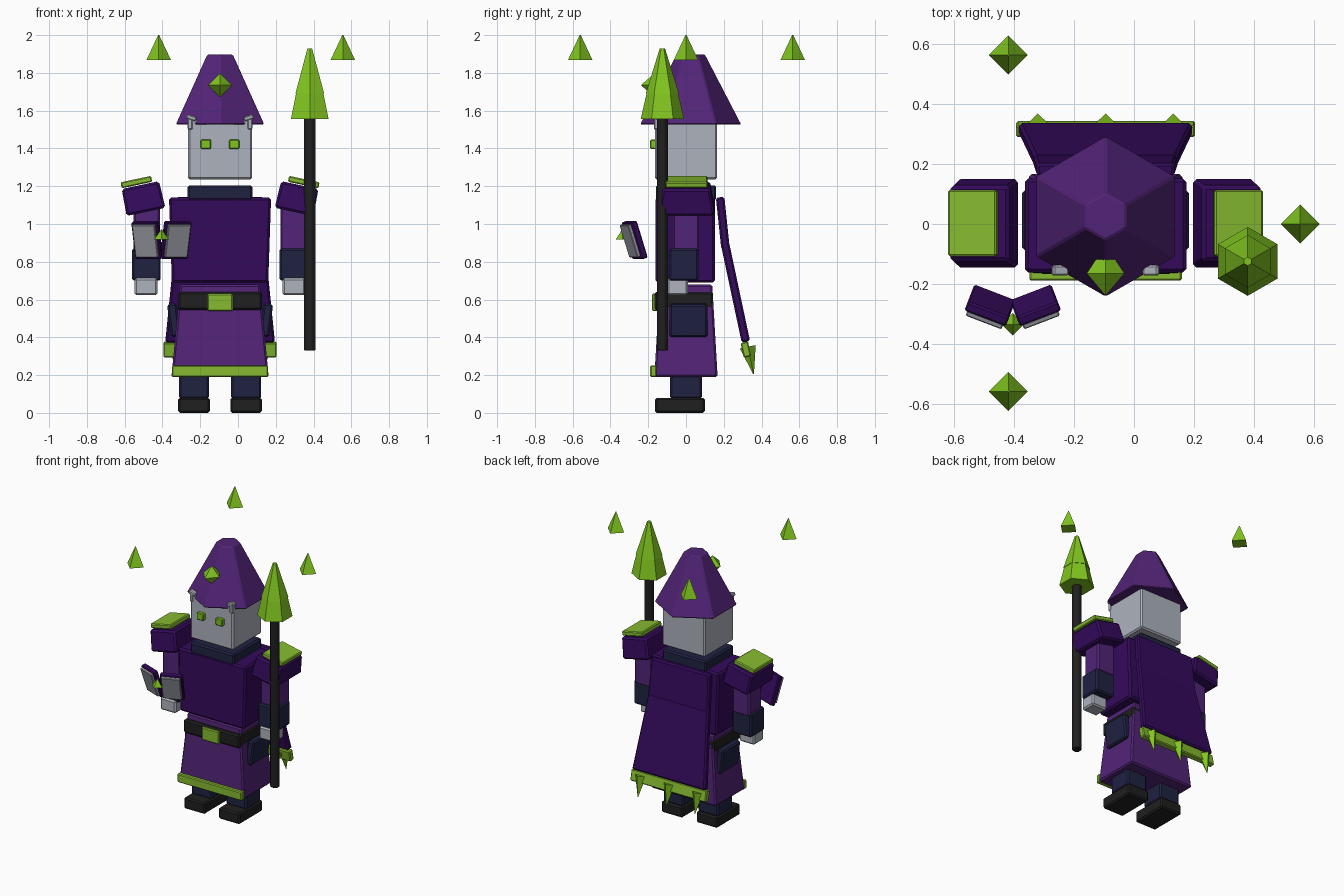
import bpy, bmesh
from math import radians, pi
from mathutils import Matrix, Euler

default = bpy.data.objects.get("Cube")
if default:
    bpy.data.objects.remove(default, do_unlink=True)

CX = -0.095  # middle line of the figure


def material(name, rgb):
    m = bpy.data.materials.new(name)
    m.use_nodes = True
    col = (*rgb, 1)
    m.diffuse_color = col
    m.node_tree.nodes["Principled BSDF"].inputs["Base Color"].default_value = col
    return m


DARK = material("dark purple cloth", (0.034, 0.003, 0.105))
PURPLE = material("purple cloth", (0.085, 0.017, 0.185))
TRIM = material("green trim", (0.24, 0.50, 0.03))
CRYSTAL = material("green crystal", (0.22, 0.56, 0.014))
PALE = material("pale grey", (0.42, 0.45, 0.51))
PAGE = material("page grey", (0.33, 0.34, 0.38))
NAVY = material("navy cloth", (0.014, 0.016, 0.055))
BLACK = material("black leather", (0.014, 0.014, 0.014))


def finish(name, bm, mat, loc, rot, bevel):
    mesh = bpy.data.meshes.new(name)
    bm.to_mesh(mesh)
    bm.free()
    mesh.materials.append(mat)
    ob = bpy.data.objects.new(name, mesh)
    ob.location = loc
    ob.rotation_euler = [radians(a) for a in rot]
    bpy.context.collection.objects.link(ob)
    if bevel:
        mod = ob.modifiers.new("Bevel", "BEVEL")
        mod.width = bevel
        mod.segments = 1
    return ob


def box(name, loc, size, mat, top=(1, 1), rot=(0, 0, 0), bevel=0.01):
    """Bevelled box whose upper face is scaled by top."""
    bm = bmesh.new()
    bmesh.ops.create_cube(bm, size=1)
    for v in bm.verts:
        k = top if v.co.z > 0 else (1, 1)
        v.co.x *= size[0] * k[0]
        v.co.y *= size[1] * k[1]
        v.co.z *= size[2]
    return finish(name, bm, mat, loc, rot, bevel)


def cone(name, loc, sides, r1, r2, height, mat, rot=(0, 0, 0), spin=0, bevel=0):
    """Faceted cone or frustum standing on loc; spin turns the facets."""
    bm = bmesh.new()
    bmesh.ops.create_cone(bm, cap_ends=True, segments=sides, radius1=r1, radius2=r2, depth=height,
                          matrix=Matrix.Rotation(radians(spin), 4, "Z") @ Matrix.Translation((0, 0, height / 2)))
    bmesh.ops.remove_doubles(bm, verts=bm.verts, dist=0.0001)
    # put the first corner on the y axis for six sides, on both axes for four
    return finish(name, bm, mat, loc, rot, bevel)


# Robe, belt and torso
box("robe", (CX, 0, 0.435), (0.515, 0.335, 0.49), PURPLE, top=(0.82, 0.83))
box("robe_hem", (CX, -0.172, 0.22), (0.51, 0.035, 0.062), TRIM, bevel=0.006)
box("belt", (CX, -0.012, 0.592), (0.445, 0.31, 0.095), BLACK)
box("belt_buckle", (CX, -0.165, 0.585), (0.135, 0.03, 0.092), TRIM, bevel=0.006)
box("torso", (CX, -0.005, 0.915), (0.51, 0.315, 0.45), DARK, top=(1.06, 1), bevel=0.012)
box("collar", (CX, 0, 1.165), (0.345, 0.32, 0.08), NAVY)

# Head and hat
box("head", (CX, 0, 1.395), (0.34, 0.33, 0.32), PALE)
cone("hat", (CX, 0.025, 1.527), 6, 0.27, 0.078, 0.37, PURPLE, spin=0, bevel=0.006)
cone("hat_gem", (CX, -0.165, 1.735), 4, 0.063, 0.004, 0.07, CRYSTAL, rot=(90, 0, 0))
cone("hat_gem_back", (CX, -0.165, 1.735), 4, 0.063, 0.03, 0.05, CRYSTAL, rot=(-90, 0, 0))

# Paired parts, built for both sides
for side, s in (("right", -1), ("left", 1)):
    def at(dx, y, z):
        return (CX + s * dx, y, z)

    box(side + "_foot", at(0.138, -0.032, 0.04), (0.168, 0.265, 0.08), BLACK)
    box(side + "_leg", at(0.138, 0, 0.17), (0.16, 0.17, 0.19), NAVY)
    box(side + "_pouch", at(0.245, 0.013, 0.49), (0.05, 0.2, 0.175), NAVY, rot=(0, s * 7, 0))
    box(side + "_eye", at(0.075, -0.172, 1.422), (0.055, 0.035, 0.05), CRYSTAL, bevel=0.005)
    box(side + "_temple_knob", at(0.152, -0.155, 1.562), (0.055, 0.035, 0.025), PALE,
        rot=(0, s * -18, 0), bevel=0.006)
    box(side + "_temple_post", at(0.158, -0.155, 1.53), (0.028, 0.03, 0.06), PALE, bevel=0.006)
    box(side + "_upper_arm", at(0.388, 0, 0.97), (0.138, 0.14, 0.24), PURPLE)
    box(side + "_forearm", at(0.39, -0.012, 0.785), (0.152, 0.155, 0.17), NAVY)
    box(side + "_hand", at(0.392, -0.045, 0.668), (0.122, 0.11, 0.09), PALE)
    box(side + "_shoulder_pad", at(0.407, 0.002, 1.135), (0.21, 0.3, 0.145), DARK,
        top=(0.96, 0.84), rot=(0, s * 12, 0), bevel=0.012)
    box(side + "_shoulder_trim", at(0.443, 0.003, 1.222), (0.165, 0.222, 0.032), TRIM,
        rot=(0, s * 12, 0), bevel=0.006)

# Cape with spiked trim
box("cape_upper", (CX, 0.195, 1.005), (0.48, 0.045, 0.275), DARK, top=(0.96, 1), rot=(6, 0, 0))
box("cape_lower", (CX, 0.262, 0.635), (0.58, 0.045, 0.53), DARK, top=(0.82, 1), rot=(12, 0, 0))
box("cape_trim", (CX, 0.317, 0.335), (0.598, 0.04, 0.08), TRIM, rot=(12, 0, 0), bevel=0.006)
for i in (-1, 0, 1):
    cone("cape_spike", (CX + i * 0.226, 0.327, 0.35), 4, 0.043, 0.002, 0.148, CRYSTAL, rot=(192, 0, 0))

# Staff
SX, SY = 0.38, -0.125
cone("staff_shaft", (SX, SY, 0.33), 8, 0.032, 0.032, 1.24, BLACK, spin=22.5, bevel=0.004)
cone("staff_socket", (SX, SY, 1.555), 6, 0.115, 0.084, 0.135, CRYSTAL)
cone("staff_tip", (SX, SY, 1.69), 6, 0.088, 0.014, 0.24, CRYSTAL)

# Open book hovering over the right hand
BX, BZ = -0.405, 0.915
for side, s in (("right", -1), ("left", 1)):
    turn = (18, 0, s * 21)
    centre = Matrix.Translation((BX + s * 0.076, -0.272, BZ))
    frame = centre @ Euler([radians(a) for a in turn]).to_matrix().to_4x4()
    box(side + "_book_cover", frame.translation, (0.148, 0.035, 0.205), DARK, rot=turn, bevel=0.006)
    box(side + "_book_pages", (frame @ Matrix.Translation((0, -0.025, 0.004))).translation,
        (0.128, 0.02, 0.18), PAGE, rot=turn, bevel=0.004)
cone("book_gem", (BX, -0.335, 0.917), 4, 0.038, 0.002, 0.055, CRYSTAL)

# Crystals floating around the hat
for x, y in ((-0.42, 0.565), (-0.42, -0.56), (0.555, 0)):
    cone("floating_crystal", (x, y, 1.868), 4, 0.065, 0.003, 0.132, CRYSTAL)
